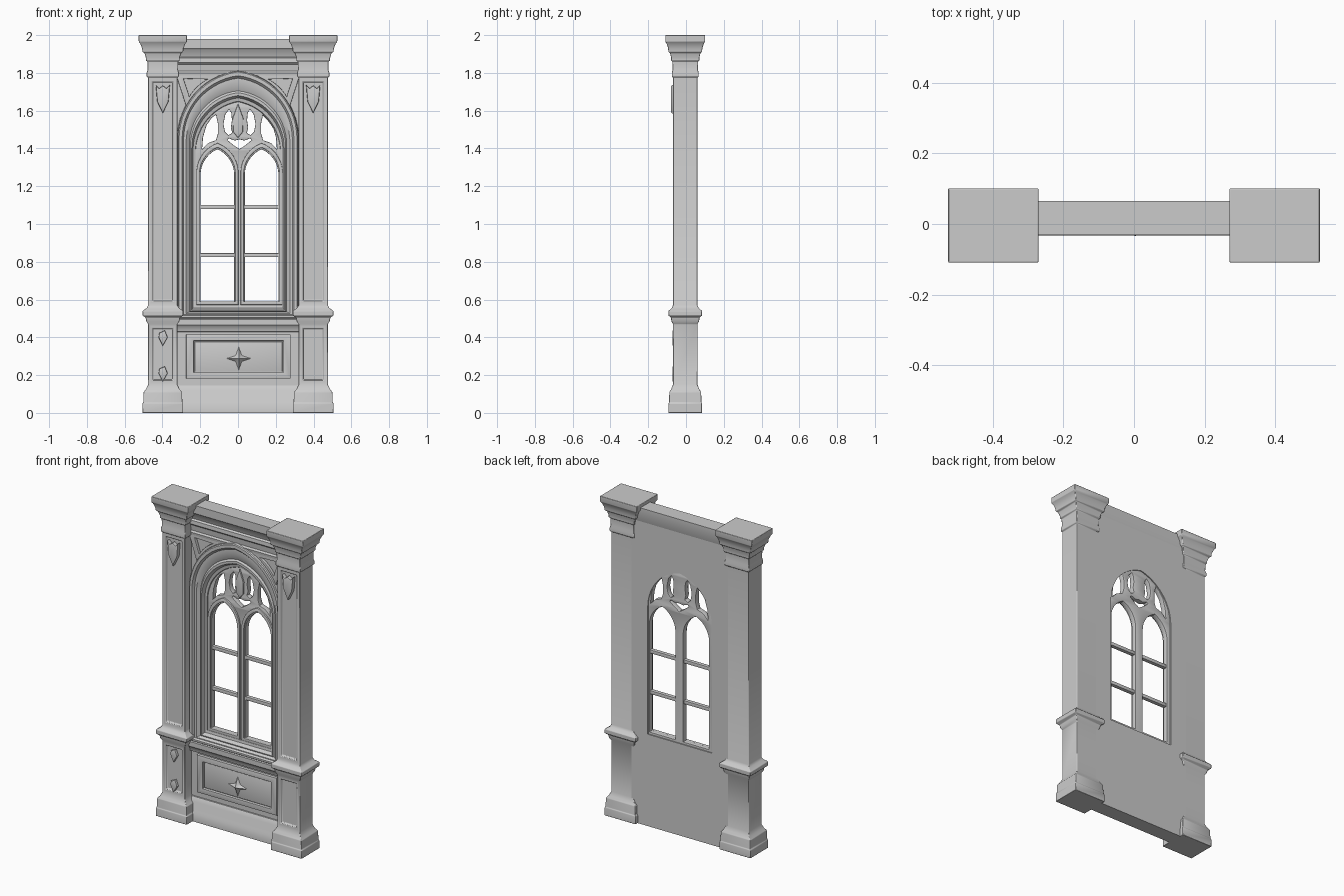
import bpy, bmesh, math
from mathutils import Vector, Matrix

cube = bpy.data.objects.get("Cube")
if cube:
    bpy.data.objects.remove(cube, do_unlink=True)

stone = bpy.data.materials.new("grey_stone")
stone.use_nodes = True
COLOUR = (0.6, 0.6, 0.6, 1)
stone.diffuse_color = COLOUR
stone.node_tree.nodes["Principled BSDF"].inputs["Base Color"].default_value = COLOUR


def finish(name, mesh, bevel=0):
    mesh.materials.clear()
    mesh.materials.append(stone)
    ob = bpy.data.objects.new(name, mesh)
    bpy.context.collection.objects.link(ob)
    bpy.ops.object.select_all(action='DESELECT')
    ob.select_set(True)
    bpy.context.view_layer.objects.active = ob
    bpy.ops.object.shade_smooth_by_angle(angle=math.radians(35))
    if bevel:
        mod = ob.modifiers.new("soft_edges", 'BEVEL')
        mod.width = bevel
        mod.segments = 2
    return ob


def from_bmesh(name, bm, bevel=0):
    mesh = bpy.data.meshes.new(name)
    bm.to_mesh(mesh)
    bm.free()
    return finish(name, mesh, bevel)


def loft(rings, caps=True):
    """Bridge closed rings that have equal point counts."""
    bm = bmesh.new()
    rows = [[bm.verts.new(p) for p in ring] for ring in rings]
    for a, b in zip(rows, rows[1:]):
        for i in range(len(a)):
            j = (i + 1) % len(a)
            bm.faces.new((a[i], a[j], b[j], b[i]))
    if caps:
        bm.faces.new(rows[0][::-1])
        bm.faces.new(rows[-1])
        bmesh.ops.recalc_face_normals(bm, faces=bm.faces)
    return bm


def plate(name, outlines, y0, y1, bevel=0):
    """Flat slab in the xz plane; every outline after the first is a hole."""
    cu = bpy.data.curves.new(name, 'CURVE')
    cu.dimensions = '2D'
    cu.fill_mode = 'BOTH'
    cu.extrude = (y1 - y0) / 2 - bevel
    cu.bevel_depth = bevel
    cu.bevel_resolution = 1
    for pts in outlines:
        sp = cu.splines.new('POLY')
        sp.points.add(len(pts) - 1)
        for p, (x, z) in zip(sp.points, pts):
            p.co = (x, z, 0, 1)
        sp.use_cyclic_u = True
    tmp = bpy.data.objects.new("temp", cu)
    bpy.context.collection.objects.link(tmp)
    dg = bpy.context.evaluated_depsgraph_get()
    mesh = bpy.data.meshes.new_from_object(tmp.evaluated_get(dg))
    bpy.data.objects.remove(tmp, do_unlink=True)
    mesh.transform(Matrix.Translation((0, (y0 + y1) / 2, 0)) @ Matrix.Rotation(math.pi / 2, 4, 'X'))
    bm = bmesh.new()
    bm.from_mesh(mesh)
    bmesh.ops.remove_doubles(bm, verts=bm.verts, dist=1e-5)
    bmesh.ops.recalc_face_normals(bm, faces=bm.faces)
    bm.to_mesh(mesh)
    bm.free()
    mesh.name = name
    return finish(name, mesh)


def rect(x0, x1, z0, z1):
    return [(x0, z0), (x1, z0), (x1, z1), (x0, z1)]


def arch(w, z0, spring, apex, cx=0, n=14):
    """Pointed arch outline made of two arcs."""
    h = apex - spring
    r = (w * w + h * h) / (2 * w)
    top = math.atan2(h, r - w)
    arc = [(w - r + r * math.cos(top * i / n), spring + r * math.sin(top * i / n)) for i in range(n + 1)]
    arc[-1] = (0, apex)
    pts = [(-w, z0), (w, z0)] + arc + [(-x, z) for x, z in arc[-2::-1]]
    return [(x + cx, z) for x, z in pts]


def mirror(pts, side, cx=0):
    return [(side * x + cx, z) for x, z in pts]


# Pillars: moulded outline as (height, outward offset), with sunk front panels
PILLAR = [(0, .03), (.05, .03), (.055, .026), (.11, .024), (.125, .012), (.15, 0),
          (.47, 0), (.485, .01), (.505, .014), (.515, .03), (.54, .03), (.555, .008), (.57, 0),
          (1.775, 0), (1.78, .008), (1.80, .008), (1.815, .003), (1.86, .004), (1.865, .012),
          (1.88, .012), (1.905, .02), (1.91, .03), (1.93, .032), (1.955, .042), (1.965, .05), (2, .05)]
for side, label in ((1, "left"), (-1, "right")):
    cx = side * .398
    rings = []
    for z, e in PILLAR:
        hx, hy = .0775 + e, .065 + e * .8
        rings.append([(cx + a * hx, b * hy - .004, z) for a, b in ((-1, -1), (1, -1), (1, 1), (-1, 1))])
    bm = loft(rings)
    bm.normal_update()
    tall = [f for f in bm.faces if f.normal.y < -.9 and f.calc_area() > .03]
    bmesh.ops.inset_individual(bm, faces=tall, thickness=.03, depth=0)
    bmesh.ops.inset_individual(bm, faces=tall, thickness=.008, depth=-.013)
    from_bmesh(label + "_pillar", bm, .003)
    shield = [(-.03, 1.72), (-.02, 1.71), (0, 1.725), (.02, 1.71), (.03, 1.72), (.024, 1.65), (0, 1.6), (-.024, 1.65)]
    plate(label + "_shield", [mirror(shield[::-1], 1, cx)], -.08, -.05, .006)

# Small worn ornaments on one pedestal
for z in (.4, .21):
    plate("pedestal_ornament", [[(-.398, z - .035), (-.378, z), (-.39, z + .03), (-.412, z + .02), (-.415, z)]],
          -.072, -.05, .005)

# Wall core, and front facing above and below the window
ARCH_STEPS = [(.322, .50, 1.45, 1.815, .01), (.318, .50, 1.45, 1.81, -.028), (.312, .505, 1.45, 1.805, -.033),
              (.296, .515, 1.45, 1.785, -.033), (.288, .52, 1.445, 1.772, -.018), (.275, .525, 1.43, 1.74, -.018),
              (.258, .535, 1.42, 1.705, -.004), (.252, .54, 1.41, 1.695, -.012), (.245, .545, 1.40, 1.68, -.012),
              (.238, .555, 1.39, 1.668, .012), (.226, .57, 1.38, 1.65, .016), (.222, .575, 1.37, 1.64, .035)]
wall = rect(-.335, .335, 0, 1.975)
plate("wall_back", [wall, arch(*ARCH_STEPS[-1][:4])], .03, .062)
plate("wall_front", [wall, arch(*ARCH_STEPS[0][:4])], 0, .031)

# Stepped arch moulding around the window
bm = loft([[(x, s[4], z) for x, z in arch(*s[:4])] for s in ARCH_STEPS], caps=False)
bm.normal_update()
if sum(f.normal.y * f.calc_area() for f in bm.faces) > 0:
    bmesh.ops.reverse_faces(bm, faces=bm.faces)
from_bmesh("arch_moulding", bm)

# Horizontal mouldings running between the pillars, as (y, z) profiles
BANDS = {
    "cornice": [(.065, 1.98), (-.031, 1.98), (-.031, 1.93), (-.022, 1.92), (-.012, 1.885), (-.024, 1.878),
                (-.026, 1.855), (-.016, 1.845), (-.012, 1.81), (-.02, 1.8), (-.018, 1.785), (.002, 1.78), (.065, 1.9)],
    "window_sill": [(.02, .425), (-.016, .43), (-.02, .45), (-.033, .465), (-.033, .495), (-.02, .51), (.02, .52)],
    "plinth": [(.05, 0), (-.032, 0), (-.032, .05), (-.026, .06), (-.022, .12), (-.008, .145), (.05, .15)],
}
for name, prof in BANDS.items():
    from_bmesh(name, loft([[(x, y, z) for y, z in prof] for x in (-.335, .335)]))

# Spandrel borders in the corners over the arch
edge = [p for p in arch(.322, .5, 1.45, 1.815) if p[0] > 0 and 1.6 < p[1] < 1.785]
corner = edge + [(.325, 1.79)]
mx = sum(p[0] for p in corner) / len(corner) + .015
mz = sum(p[1] for p in corner) / len(corner) + .015
inner = [(mx + (x - mx) * .66, mz + (z - mz) * .66) for x, z in corner]
for side in (1, -1):
    plate("spandrel_border", [mirror(corner, side), mirror(inner, side)], -.018, .005, .003)

# Window tracery: two pointed lights with openings above
CX = .008
SIDE = [(.203, 1.385), (.165, 1.425), (.122, 1.44), (.11, 1.48), (.11, 1.53), (.122, 1.585),
        (.15, 1.565), (.178, 1.525), (.197, 1.46)]
LOBE = [(.055, 1.612), (.078, 1.585), (.089, 1.53), (.08, 1.485), (.06, 1.465), (.034, 1.48), (.042, 1.51),
        (.036, 1.55), (.04, 1.59)]
HEART = [(0, 1.392), (.035, 1.415), (.07, 1.444), (.058, 1.458), (.025, 1.446), (0, 1.452),
         (-.025, 1.446), (-.058, 1.458), (-.07, 1.444), (-.035, 1.415)]
holes = [mirror(HEART, 1, CX)]
for side in (1, -1):
    holes += [mirror(SIDE, side, CX), mirror(LOBE, side, CX), arch(.093, .585, 1.26, 1.40, CX + side * .117)]
plate("window_tracery", [arch(.23, .56, 1.37, 1.65)] + holes, .022, .056, .004)
plate("tracery_boss", [[(-.02, 1.49), (0, 1.465), (.02, 1.49), (.022, 1.56), (0, 1.62), (-.022, 1.56)]], .012, .03, .006)

# Raised rims of the lights, mullion and glazing bars
for side in (1, -1):
    c = CX + side * .117
    plate("light_rim", [arch(.108, .575, 1.27, 1.425, c), arch(.097, .587, 1.265, 1.408, c)], .012, .03, .003)
    for z in (.835, 1.09):
        plate("glazing_bar", [rect(c - .1, c + .1, z - .008, z + .008)], .025, .05, .003)

# Dado panel frame and four-pointed star
plate("dado_frame", [rect(-.27, .274, .185, .412), rect(-.238, .244, .21, .385)], -.018, .005, .004)
plate("dado_panel", [rect(-.225, .231, .222, .373)], -.008, .005, .004)
bm = bmesh.new()
tip = bm.verts.new((.004, -.034, .288))
ring = []
for i in range(16):
    a = i * math.pi / 8
    r = (.07, .034, .026, .034)[i % 4]
    ring.append(bm.verts.new((.004 + r * math.cos(a), -.006, .288 + r * .93 * math.sin(a))))
for i in range(16):
    bm.faces.new((tip, ring[i], ring[(i + 1) % 16]))
bm.faces.new(ring[::-1])
bmesh.ops.recalc_face_normals(bm, faces=bm.faces)
from_bmesh("dado_star", bm)
